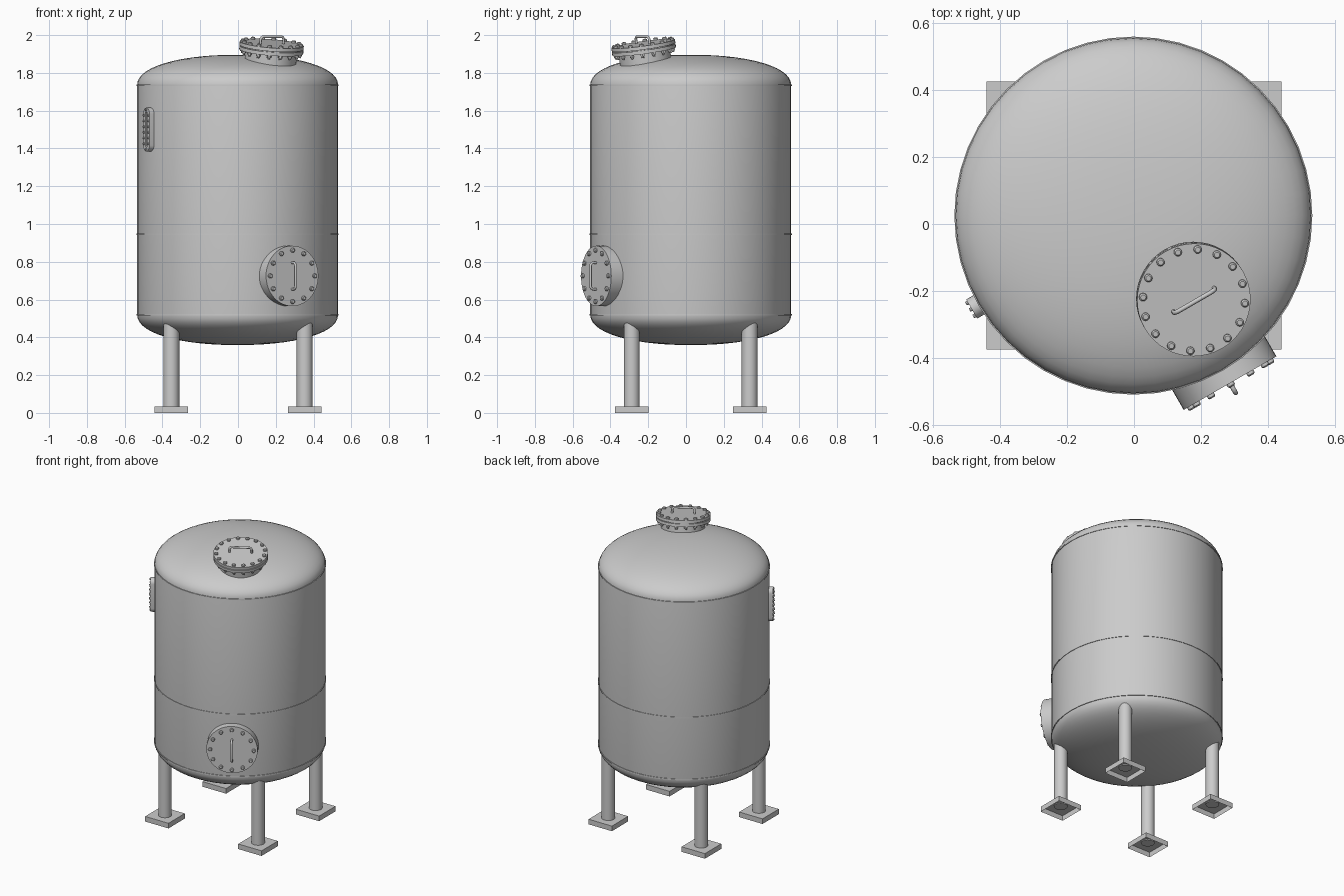
import bpy, bmesh
from math import pi, sin, cos, radians
from mathutils import Matrix, Vector

if "Cube" in bpy.data.objects:
    bpy.data.objects.remove(bpy.data.objects["Cube"])

CX, CY, R = -0.002, 0.025, 0.532      # tank axis and radius
AXIS = Matrix.Translation((CX, CY, 0))


def make(name, bm, matrix, angle=35):
    bmesh.ops.recalc_face_normals(bm, faces=bm.faces)
    me = bpy.data.meshes.new(name)
    bm.to_mesh(me)
    bm.free()
    me.polygons.foreach_set("use_smooth", [True] * len(me.polygons))
    me.set_sharp_from_angle(angle=radians(angle))
    ob = bpy.data.objects.new(name, me)
    ob.matrix_world = matrix
    bpy.context.collection.objects.link(ob)
    return ob


def add_cyl(bm, x, y, z0, z1, r, seg, r2=None):
    bmesh.ops.create_cone(bm, cap_ends=True, segments=seg, radius1=r,
                          radius2=r if r2 is None else r2, depth=z1 - z0,
                          matrix=Matrix.Translation((x, y, (z0 + z1) / 2)))


def cylinder(name, z0, z1, r, matrix, seg=48):
    bm = bmesh.new()
    add_cyl(bm, 0, 0, z0, z1, r, seg)
    return make(name, bm, matrix)


def lathe(name, profile, matrix, seg=48, closed=False):
    bm = bmesh.new()
    vs = [bm.verts.new((r, 0, z)) for r, z in profile]
    pairs = list(zip(vs, vs[1:] + vs[:1] if closed else vs[1:]))
    edges = [bm.edges.new(p) for p in pairs]
    bmesh.ops.spin(bm, geom=vs + edges, cent=(0, 0, 0), axis=(0, 0, 1),
                   angle=2 * pi, steps=seg)
    bmesh.ops.remove_doubles(bm, verts=bm.verts, dist=1e-5)
    return make(name, bm, matrix)


def bolts(name, points, spans, matrix):
    # spans: (z0, z1, radius, sides, end radius) for every stacked piece of a bolt
    bm = bmesh.new()
    for x, y in points:
        for z0, z1, r, seg, r2 in spans:
            add_cyl(bm, x, y, z0, z1, r, seg, r2)
    return make(name, bm, matrix)


def ring(n, r, off=0.0):
    return [(r * cos(2 * pi * (i + off) / n), r * sin(2 * pi * (i + off) / n)) for i in range(n)]


def handle(name, length, height, rod, matrix):
    # round bar bent into a U along local x
    c, h = 0.016, length / 2
    pts = [(-h, 0, -0.004)]
    for sx, a0 in ((-1, 180), (1, 90)):
        for i in range(5):
            a = radians(a0 - i * 22.5)
            pts.append((sx * (h - c) + c * cos(a), 0, height - c + c * sin(a)))
    pts.append((h, 0, -0.004))
    cu = bpy.data.curves.new(name, 'CURVE')
    cu.dimensions = '3D'
    cu.bevel_depth, cu.bevel_resolution, cu.use_fill_caps = rod, 2, True
    sp = cu.splines.new('POLY')
    sp.points.add(len(pts) - 1)
    for p, co in zip(sp.points, pts):
        p.co = (*co, 1)
    sp.use_smooth = True
    ob = bpy.data.objects.new(name, cu)
    ob.matrix_world = matrix
    bpy.context.collection.objects.link(ob)
    bpy.ops.object.select_all(action='DESELECT')
    ob.select_set(True)
    bpy.context.view_layer.objects.active = ob
    bpy.ops.object.convert(target='MESH')


def frame(origin, normal, xdir):
    z = Vector(normal).normalized()
    y = z.cross(Vector(xdir)).normalized()
    x = y.cross(z)
    m = Matrix((x, y, z)).transposed().to_4x4()
    m.translation = origin
    return m


# tank shell with dished heads
Z0, Z1, DISH, N = 0.52, 1.735, 0.161, 14
dish = [(R * cos(t) ** 0.93, DISH * sin(t) ** 0.93)
        for t in (i * pi / 2 / N for i in range(N))] + [(0, DISH)]
profile = [(r, Z0 - h) for r, h in reversed(dish)] + [(r, Z1 + h) for r, h in dish]
lathe("tank_shell", profile, AXIS)

# weld bands around the shell
for name, z in (("lower", Z0), ("middle", 0.945), ("upper", Z1)):
    lathe(name + "_weld_band", [(R - 0.005, z - 0.005), (R + 0.003, z - 0.004),
                                (R + 0.003, z + 0.004), (R - 0.005, z + 0.005)],
          AXIS, closed=True)

# legs and hollow-bottomed foot plates
for sx, side in ((-1, "left"), (1, "right")):
    for sy, end in ((-1, "front"), (1, "back")):
        m = Matrix.Translation((sx * 0.353, CY + sy * 0.312, 0))
        cylinder(f"{end}_{side}_leg", 0.03, 0.51, 0.042, m, 24)
        bm = bmesh.new()
        bmesh.ops.create_cube(bm, size=1, matrix=Matrix.Translation((0, 0, 0.0175))
                              @ Matrix.Diagonal((0.177, 0.177, 0.035, 1)))
        bottom = [f for f in bm.faces if f.calc_center_median().z < 0.001]
        bmesh.ops.delete(bm, geom=bottom, context='FACES_ONLY')
        make(f"{end}_{side}_foot", bm, m)

# side manway: drum, bolts, upright handle
out = Vector((sin(radians(30)), -cos(radians(30)), 0))
side = frame(Vector((CX, CY, 0.725)) + out * 0.578, out, (0, 0, 1))
cylinder("side_manway", -0.10, 0, 0.16, side)
bolts("side_manway_bolts", ring(12, 0.136),
      [(-0.002, 0.008, 0.012, 12, 0.012), (0.008, 0.012, 0.012, 12, 0.008)], side)
handle("side_manway_handle", 0.14, 0.034, 0.007, side)

# top manway: neck, flange, lid, bolts, handle, tilted with the dome
tilt = radians(9)
top = frame((0.179, -0.227, 1.955), (0.5 * sin(tilt), -0.866 * sin(tilt), cos(tilt)),
            (0.866, 0.5, 0))
cylinder("top_manway_neck", -0.15, -0.03, 0.137, top)
cylinder("top_manway_flange", -0.042, -0.023, 0.17, top)
cylinder("top_manway_gasket", -0.024, -0.018, 0.162, top)
cylinder("top_manway_lid", -0.019, 0, 0.17, top)
bolts("top_manway_bolts", ring(16, 0.153, 0.5),
      [(-0.002, 0.008, 0.012, 12, 0.012), (0.008, 0.012, 0.012, 12, 0.008),
       (-0.054, -0.041, 0.012, 6, 0.012), (-0.064, -0.053, 0.007, 8, 0.007)], top)
handle("top_manway_handle", 0.14, 0.037, 0.007, top)

# sight glass: rounded slot plate with an open window, pane and bolts
gl = Vector((-cos(radians(30)), -sin(radians(30)), 0))
glass = frame(Vector((CX, CY, 1.5)) + gl * 0.558, gl, (0, 0, 1))


def slot(r, half, n=10):
    pts = []
    for s, a0 in ((1, -90), (-1, 90)):
        for i in range(n + 1):
            a = radians(a0 + 180 * i / n)
            pts.append((s * half + r * cos(a), r * sin(a)))
    return pts


bm = bmesh.new()
loops = [[bm.verts.new((x, y, z)) for x, y in slot(r, 0.083)]
         for r, z in ((0.033, -0.04), (0.033, 0), (0.011, 0), (0.011, -0.008))]
for a, b in zip(loops, loops[1:]):
    for i in range(len(a)):
        j = (i + 1) % len(a)
        bm.faces.new((a[i], a[j], b[j], b[i]))
bm.faces.new(loops[-1])
bm.faces.new(loops[0])
make("sight_glass", bm, glass)
places = [(-0.075 + 0.03 * i, s * 0.022) for i in range(6) for s in (-1, 1)]
places += [(0.105, 0), (-0.105, 0)]
bolts("sight_glass_bolts", places, [(-0.002, 0.007, 0.0065, 8, 0.0055)], glass)
